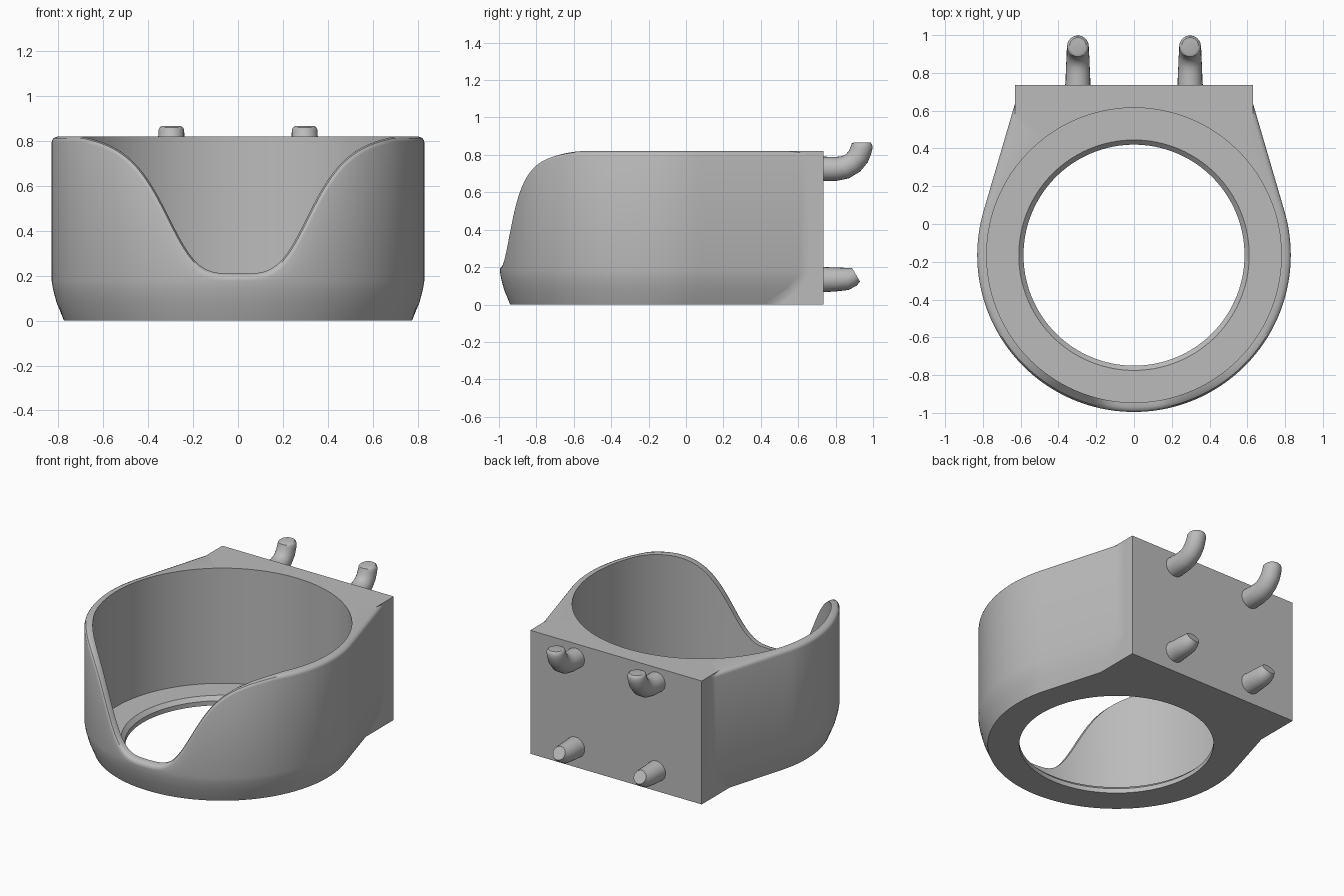
import bpy, bmesh
from math import sin, cos, pi, atan2, radians, sqrt

if "Cube" in bpy.data.objects:
    bpy.data.objects.remove(bpy.data.objects["Cube"])

grey = bpy.data.materials.new("grey_plastic")
grey.use_nodes = True
grey.diffuse_color = (0.5, 0.5, 0.5, 1)
grey.node_tree.nodes["Principled BSDF"].inputs["Base Color"].default_value = (0.5, 0.5, 0.5, 1)

CY = -0.165                          # centre of the bore
R_OUT, R_IN, R_HOLE = 0.83, 0.78, 0.585
TOP, FLOOR = 0.82, 0.055
HALF, BACK = 0.63, 0.735 - CY        # mounting block half width and depth
TAPER = radians(16.3)                # lean of the sides running to the block


def finish(name, bm):
    """Turn a half model into a mirrored, smooth-shaded object."""
    bmesh.ops.recalc_face_normals(bm, faces=bm.faces)
    mesh = bpy.data.meshes.new(name)
    bm.to_mesh(mesh)
    bm.free()
    mesh.materials.append(grey)
    obj = bpy.data.objects.new(name, mesh)
    bpy.context.collection.objects.link(obj)
    obj.modifiers.new("mirror", "MIRROR").use_clip = True
    bpy.ops.object.select_all(action="DESELECT")
    obj.select_set(True)
    bpy.context.view_layer.objects.active = obj
    bpy.ops.object.shade_smooth_by_angle(angle=radians(35))
    return obj


def angles(inset):
    """Column angles: round front, then block side, then block back."""
    cross = atan2((R_OUT - inset - HALF * cos(TAPER)) / sin(TAPER), HALF)
    corner = atan2(BACK, HALF)
    stops = [(-pi / 2, cross, 80), (cross, corner, 4), (corner, pi / 2, 16)]
    out = [a + (b - a) * k / n for a, b, n in stops for k in range(n)]
    return out + [pi / 2], cross, corner


def outer(inset):
    """Outline of the body, with the round part drawn in by inset."""
    thetas, cross, corner = angles(inset)
    points = []
    for t in thetas:
        if t <= TAPER:
            r = R_OUT - inset
        elif t <= cross:
            r = (R_OUT - inset) / cos(t - TAPER)
        elif t <= corner:
            r = HALF / cos(t)
        else:
            r = BACK / sin(t)
        points.append((r * cos(t), r * sin(t)))
    return points


def circle(r):
    return [(r * cos(t), r * sin(t)) for t in angles(0)[0]]


def rim(x, y):
    """Height of the scooped rim."""
    if y > 0:
        return TOP
    q = (abs(x) / 0.345) ** 4
    return 0.21 + (TOP - 0.21) * min(1, 1.06 * q / (1 + q))


def level(points, z):
    return [(x, y + CY, z) for x, y in points]


def lip(inset, drop):
    """Rounded outer lip; the drop grows where the rim is steep."""
    row = []
    for x, y in outer(inset):
        slope = (rim(x + 0.01, y) - rim(x - 0.01, y)) / 0.02
        row.append((x, y + CY, rim(x, y) - drop * sqrt(1 + slope * slope)))
    return row


# Holder body: one closed cross-section carried round the outline
rows = [level(circle(R_HOLE), 0)]
rows += [level(outer(d), z) for d, z in
         [(0.055, 0), (0.022, 0.08), (0.006, 0.14), (0, 0.178)]]
rows += [lip(d, h) for d, h in
         [(0, 0.025), (0.003, 0.015), (0.009, 0.007), (0.025, 0)]]
rows.append([(x, y + CY, rim(x, y)) for x, y in circle(R_IN)])
rows += [level(circle(r), z) for r, z in
         [(R_IN, FLOOR), (R_HOLE + 0.025, FLOOR), (R_HOLE, FLOOR - 0.025)]]

bm = bmesh.new()
grid = [[bm.verts.new(p) for p in row] for row in rows]
for i, row in enumerate(grid):
    above = grid[(i + 1) % len(grid)]
    for j in range(len(row) - 1):
        bm.faces.new((row[j], row[j + 1], above[j + 1], above[j]))
finish("holder_body", bm)


def peg(name, path, sides=24):
    """Round peg swept along (y, z, radius) points."""
    bm = bmesh.new()
    rings = []
    for i, (y, z, r) in enumerate(path):
        a, b = path[max(i - 1, 0)], path[min(i + 1, len(path) - 1)]
        t = atan2(b[1] - a[1], b[0] - a[0])
        rings.append([bm.verts.new((0.297 + r * cos(k * 2 * pi / sides),
                                    y - r * sin(k * 2 * pi / sides) * sin(t),
                                    z + r * sin(k * 2 * pi / sides) * cos(t)))
                      for k in range(sides)])
    for low, high in zip(rings, rings[1:]):
        for k in range(sides):
            n = (k + 1) % sides
            bm.faces.new((low[k], low[n], high[n], high[k]))
    bm.faces.new(rings[0])
    bm.faces.new(rings[-1])
    finish(name, bm)


# Upper hooks curl upward; lower pegs end in a short upward tilt
peg("upper_hooks", [(0.72, 0.725, 0.066), (0.80, 0.725, 0.064), (0.85, 0.733, 0.062),
                    (0.893, 0.757, 0.06), (0.922, 0.792, 0.059), (0.937, 0.83, 0.058),
                    (0.942, 0.85, 0.057), (0.943, 0.86, 0.052), (0.943, 0.866, 0.044)])
peg("lower_pegs", [(0.72, 0.133, 0.068), (0.80, 0.134, 0.064), (0.86, 0.137, 0.06),
                   (0.89, 0.148, 0.052), (0.909, 0.159, 0.043)])
